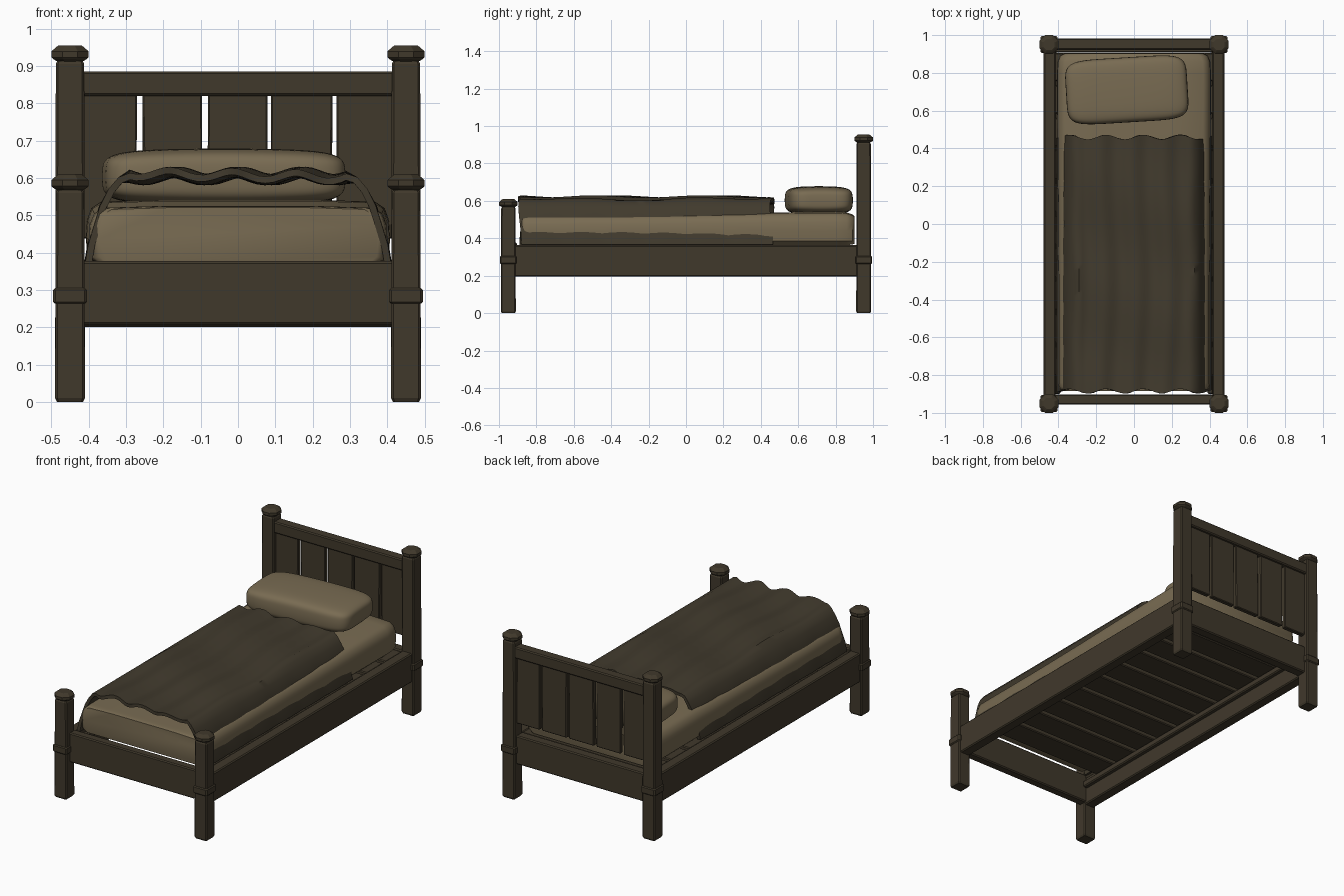
import bpy, bmesh, math, random
from mathutils import Matrix

if "Cube" in bpy.data.objects:
    bpy.data.objects.remove(bpy.data.objects["Cube"])
random.seed(4)


def material(name, rgb):
    m = bpy.data.materials.new(name)
    m.diffuse_color = (*rgb, 1)
    m.use_nodes = True
    m.node_tree.nodes["Principled BSDF"].inputs["Base Color"].default_value = m.diffuse_color
    return m


WOOD = material("dark_wood", (0.051, 0.040, 0.024))
CLOTH = material("brown_blanket", (0.052, 0.042, 0.026))
LINEN = material("beige_linen", (0.19, 0.148, 0.085))


def finish(bm, name, mat, smooth=None):
    bmesh.ops.recalc_face_normals(bm, faces=bm.faces[:])
    me = bpy.data.meshes.new(name)
    bm.to_mesh(me)
    bm.free()
    ob = bpy.data.objects.new(name, me)
    bpy.context.collection.objects.link(ob)
    me.materials.append(mat)
    if smooth:
        bpy.ops.object.select_all(action='DESELECT')
        ob.select_set(True)
        bpy.context.view_layer.objects.active = ob
        bpy.ops.object.shade_smooth_by_angle(angle=math.radians(smooth))
    return ob


def board(name, x0, x1, y0, y1, z0, z1, bevel=0.006, jitter=0.0):
    """Chamfered plank between two corners, optionally hand-hewn."""
    bm = bmesh.new()
    bmesh.ops.create_cube(bm, size=1)
    for v in bm.verts:
        v.co = ((x0 + x1) / 2 + v.co.x * (x1 - x0) + random.uniform(-jitter, jitter),
                (y0 + y1) / 2 + v.co.y * (y1 - y0),
                (z0 + z1) / 2 + v.co.z * (z1 - z0))
    bmesh.ops.bevel(bm, geom=bm.edges[:], offset=bevel, segments=1, affect='EDGES')
    return finish(bm, name, WOOD)


def loft(bm, rings):
    """Skin a stack of closed rings and cap both ends."""
    rows = [[bm.verts.new(p) for p in r] for r in rings]
    n = len(rows[0])
    for a, b in zip(rows, rows[1:]):
        for i in range(n):
            bm.faces.new((a[i], a[(i + 1) % n], b[(i + 1) % n], b[i]))
    bm.faces.new(rows[0])
    bm.faces.new(rows[-1])


def chamfered_square(cx, cy, z, h, cut):
    k = h * (1 - cut)
    pts = [(h, -k), (h, k), (k, h), (-k, h), (-h, k), (-h, -k), (-k, -h), (k, -h)]
    return [(cx + x, cy + y, z) for x, y in pts]


def post(name, cx, cy, top):
    """Leg post with a belt and an eight-sided cap."""
    bm = bmesh.new()
    t = top
    loft(bm, [chamfered_square(cx, cy, z, h, 0.15) for z, h in
              [(0, 0.035), (0.01, 0.04), (t - 0.05, 0.038), (t - 0.042, 0.034)]])
    loft(bm, [chamfered_square(cx, cy, z, h, 0.15) for z, h in
              [(0.263, 0.04), (0.268, 0.045), (0.3, 0.045), (0.305, 0.04)]])
    loft(bm, [chamfered_square(cx, cy, z, h, 0.59) for z, h in
              [(t - 0.044, 0.033), (t - 0.036, 0.046), (t - 0.032, 0.05),
               (t - 0.016, 0.05), (t - 0.004, 0.036), (t, 0.03)]])
    finish(bm, name, WOOD)


# Posts and side rails
for s, side in ((-1, "left"), (1, "right")):
    post(f"head_post_{side}", s * 0.45, 0.95, 0.955)
    post(f"foot_post_{side}", s * 0.45, -0.95, 0.61)
    board(f"side_rail_{side}", *sorted((s * 0.415, s * 0.478)), -0.92, 0.92, 0.195, 0.363)
    board(f"slat_ledge_{side}", *sorted((s * 0.39, s * 0.42)), -0.9, 0.9, 0.29, 0.328)

# End rails and headboard
board("foot_rail", -0.42, 0.42, -0.955, -0.903, 0.207, 0.377)
board("head_rail", -0.42, 0.42, 0.907, 0.967, 0.2, 0.365)
board("headboard_top_rail", -0.42, 0.42, 0.922, 0.982, 0.82, 0.885)
for i, (a, b) in enumerate([(-0.415, -0.272), (-0.253, -0.097), (-0.08, 0.075),
                            (0.09, 0.25), (0.266, 0.415)]):
    board(f"headboard_plank_{i + 1}", a, b, 0.937, 0.965, 0.437, 0.83, 0.004, 0.004)

# Slats under the mattress, with an open strip at the foot
for i in range(10):
    y = -0.725 + i * 0.173
    board(f"slat_{i + 1}", -0.42, 0.42, y - 0.074, y + 0.074, 0.328, 0.36, 0.005)

# Mattress: rounded section swept from foot to head
SECTION = [(0.37, 0.0), (0.395, 0.02), (0.4, 0.07), (0.397, 0.11), (0.385, 0.14),
           (0.36, 0.155), (0.2, 0.16)]
outline = SECTION + [(-x, z) for x, z in reversed(SECTION)]
bm = bmesh.new()
rings = []
for y, k, lift in [(-0.884, 0.94, 0), (-0.876, 0.975, 0), (-0.862, 0.992, 0),
                   (-0.84, 1, 0), (-0.4, 1, 0), (0, 1.005, 0.004), (0.45, 1.015, 0.012),
                   (0.8, 1.02, 0.015), (0.86, 1.01, 0.012), (0.89, 0.98, 0.004),
                   (0.902, 0.92, 0)]:
    mid = 0.08
    rings.append([(x * k, y, 0.365 + mid + (z - mid) * k + lift * z / 0.16)
                  for x, z in outline])
loft(bm, rings)
finish(bm, "mattress", LINEN, 40)

# Pillow: softened block turned slightly
bm = bmesh.new()
bmesh.ops.create_cube(bm, size=1)
bmesh.ops.subdivide_edges(bm, edges=bm.edges[:], cuts=2, use_grid_fill=True)
for v in bm.verts:
    x, y, z = v.co
    edge = (abs(x) > 0.4) + (abs(y) > 0.4)
    v.co = (x * 0.645 * (0.97 if abs(z) > 0.4 else 1),
            y * 0.345 * (0.95 if abs(z) > 0.4 else 1),
            z * 0.152 * (1, 0.92, 0.8)[edge])
bmesh.ops.transform(bm, matrix=Matrix.Translation((-0.038, 0.71, 0.603))
                    @ Matrix.Rotation(math.radians(3.5), 4, 'Z'), verts=bm.verts[:])
pillow = finish(bm, "pillow", LINEN, 180)
soft = pillow.modifiers.new("soften", 'SUBSURF')
soft.levels = soft.render_levels = 3

# Blanket: draped arch with ripples and scalloped hems
DRAPE = [(0.410, 0.366), (0.401, 0.42), (0.386, 0.47), (0.369, 0.525), (0.347, 0.57),
         (0.32, 0.602)]
NX, NY = 32, 40
profile = ([(-x, z) for x, z in DRAPE]
           + [(-0.29 + 0.58 * i / NX, None) for i in range(NX + 1)]
           + list(reversed(DRAPE)))
bm = bmesh.new()
rows = []
for j in range(NY + 1):
    t = j / NY
    row = []
    for x, z in profile:
        y = -0.885 + 1.345 * t
        y += 0.012 * math.sin(x * 32) * (abs(2 * t - 1) ** 3)
        roll = 0.006 * math.sin(y * 11 + x * 4)
        if z is None:
            z = 0.614 + 0.01 * math.cos(x * 37 + 0.5 * math.sin(y * 5)) + roll
        elif z < 0.56:
            x += math.copysign(0.003 * math.sin(y * 14), x)
        row.append(bm.verts.new((x, y, z)))
    rows.append(row)
for a, b in zip(rows, rows[1:]):
    for i in range(len(profile) - 1):
        bm.faces.new((a[i], a[i + 1], b[i + 1], b[i]))
bmesh.ops.recalc_face_normals(bm, faces=bm.faces[:])
if sum(f.normal.z for f in bm.faces) < 0:
    bmesh.ops.reverse_faces(bm, faces=bm.faces[:])
# Inner layer makes the cloth thick
inner = bmesh.ops.duplicate(bm, geom=bm.verts[:] + bm.edges[:] + bm.faces[:])
low = [g for g in inner["geom"] if isinstance(g, bmesh.types.BMVert)]
shifts = [(v, v.normal.copy()) for v in low]
for v, n in shifts:
    v.co -= n * 0.018
bmesh.ops.reverse_faces(bm, faces=[g for g in inner["geom"]
                                   if isinstance(g, bmesh.types.BMFace)])
rim = [e for e in bm.edges if e.is_boundary]
bmesh.ops.bridge_loops(bm, edges=rim)
finish(bm, "blanket", CLOTH, 50)
